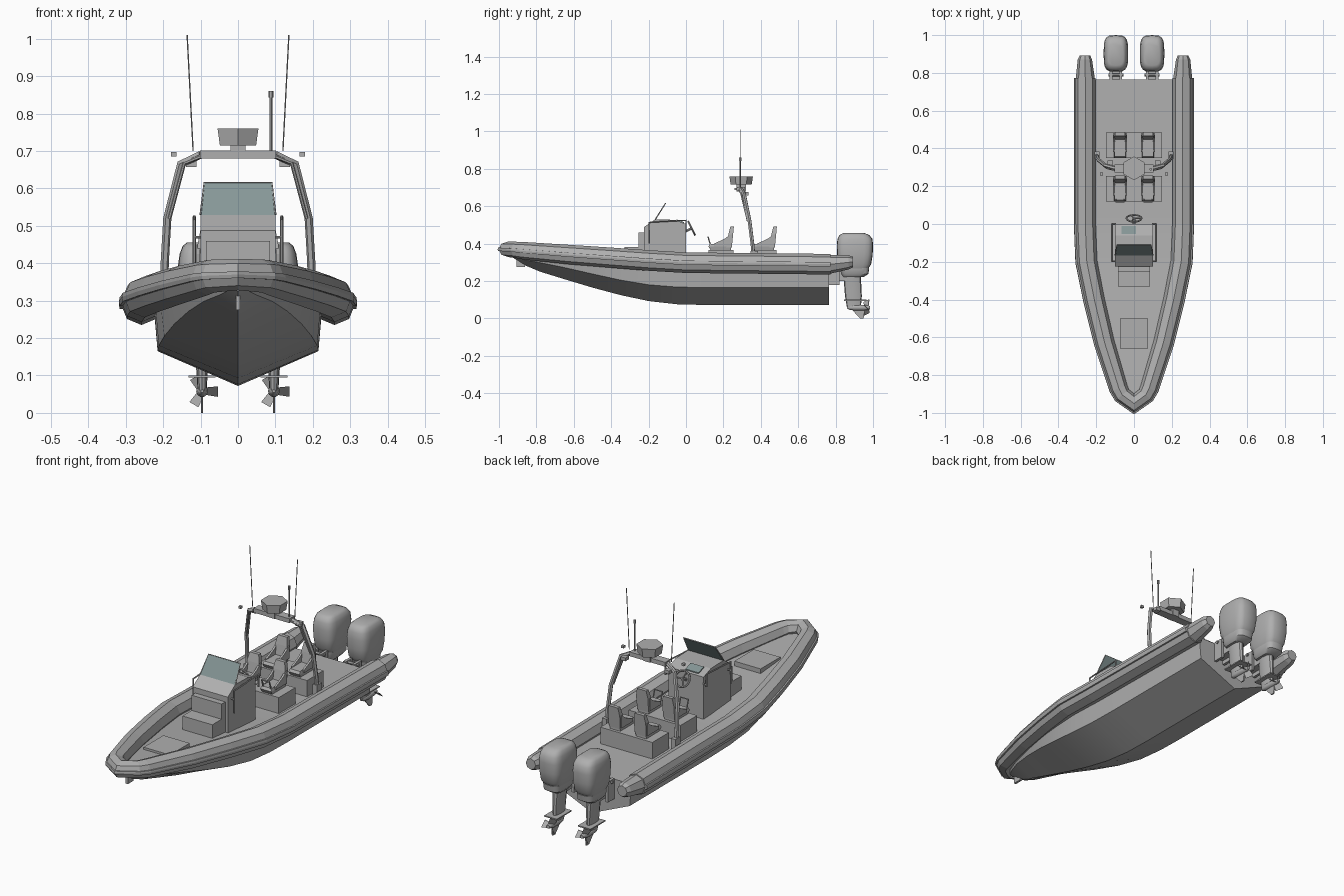
import bpy, bmesh, math
from mathutils import Vector, Matrix

if "Cube" in bpy.data.objects:
    bpy.data.objects.remove(bpy.data.objects["Cube"])


def colour(name, rgb):
    m = bpy.data.materials.new(name)
    m.diffuse_color = (*rgb, 1)
    m.use_nodes = True
    m.node_tree.nodes["Principled BSDF"].inputs["Base Color"].default_value = m.diffuse_color
    return m


GREY = colour("boat grey", (0.43, 0.43, 0.43))
GLASS = colour("tinted glass", (0.24, 0.31, 0.31))


def finish(ob, smooth=None):
    bpy.ops.object.select_all(action='DESELECT')
    ob.select_set(True)
    bpy.context.view_layer.objects.active = ob
    if ob.type == 'CURVE':
        bpy.ops.object.convert(target='MESH')
        ob = bpy.context.object
    if smooth:
        bpy.ops.object.shade_smooth_by_angle(angle=math.radians(smooth))
    return ob


def loft(name, rings, mat=GREY, smooth=None):
    """Skin equal-length rings of points and cap both ends."""
    bm = bmesh.new()
    vs = [[bm.verts.new(p) for p in r] for r in rings]
    n = len(rings[0])
    for a, b in zip(vs, vs[1:]):
        for i in range(n):
            bm.faces.new((a[i], a[(i + 1) % n], b[(i + 1) % n], b[i]))
    bm.faces.new(vs[0])
    bm.faces.new(vs[-1][::-1])
    bmesh.ops.recalc_face_normals(bm, faces=bm.faces)
    me = bpy.data.meshes.new(name)
    bm.to_mesh(me)
    bm.free()
    me.materials.append(mat)
    ob = bpy.data.objects.new(name, me)
    bpy.context.collection.objects.link(ob)
    return finish(ob, smooth)


def rect(x0, x1, y0, y1, z):
    return [(x0, y0, z), (x1, y0, z), (x1, y1, z), (x0, y1, z)]


def box(name, x0, x1, y0, y1, z0, z1, mat=GREY):
    return loft(name, [rect(x0, x1, y0, y1, z0), rect(x0, x1, y0, y1, z1)], mat)


def prism(name, profile, x0, x1, mat=GREY):
    """Extrude a (y, z) profile along x."""
    return loft(name, [[(x, y, z) for y, z in profile] for x in (x0, x1)], mat)


def pipe(name, pts, r, cyclic=False, res=1):
    cu = bpy.data.curves.new(name, 'CURVE')
    cu.dimensions = '3D'
    cu.bevel_depth, cu.bevel_resolution, cu.use_fill_caps = r, res, True
    sp = cu.splines.new('POLY')
    sp.points.add(len(pts) - 1)
    for p, c in zip(sp.points, pts):
        p.co = (*c, 1)
    sp.use_cyclic_u = cyclic
    cu.materials.append(GREY)
    ob = bpy.data.objects.new(name, cu)
    bpy.context.collection.objects.link(ob)
    return finish(ob, 40)


def sweep(name, path, section):
    """Sweep an upright section along (x, y, z, radius) with mitred corners."""
    rings = []
    for i, (x, y, z, r) in enumerate(path):
        p = Vector((x, y))
        a = (p - Vector(path[i - 1][:2])).normalized() if i else None
        b = (Vector(path[i + 1][:2]) - p).normalized() if i + 1 < len(path) else a
        a = a or b
        t = (a + b).normalized()
        side = Vector((-t.y, t.x)) / max(t.dot(a), 0.7)
        rings.append([(x + side.x * u * r, y + side.y * u * r, z + v * r) for u, v in section])
    return loft(name, rings)


def mirrored(path):
    return path + [(-x, *rest) for x, *rest in path[-2::-1]]


# Inflatable collar with stern cones, and its rubbing strake
run = [(.258, .772, .29, .055), (.258, 0, .298, .055), (.25, -.2, .31, .055),
       (.21, -.4, .325, .054), (.155, -.63, .342, .052), (.08, -.87, .362, .047),
       (.062, -.905, .366, .044), (0, -.95, .37, .042)]
cone = [(.26, .892, .302, .028), (.26, .87, .30, .038), (.258, .773, .29, .05)]
octagon = [(math.cos(k * math.pi / 4), math.sin(k * math.pi / 4)) for k in range(8)]
sweep("collar_tube", mirrored(cone + run), octagon)
strake = [(-.8, -.22), (-1.06, -.22), (-1.1, 0), (-1.06, .2), (-.8, .2)]
path = mirrored(run)
if Vector((path[1][1] - path[0][1], 0)).x < 0:  # outward side of the run
    strake = [(-u, v) for u, v in strake] if path[0][0] < 0 else strake
sweep("rubbing_strake", path, [(-u, v) for u, v in strake])

# Hull: y, keel z, chine x, chine z, sheer x, sheer z
stations = [(.765, .072, .215, .165, .225, .28), (.1, .072, .215, .165, .225, .285),
            (-.05, .076, .215, .168, .225, .29), (-.2, .093, .212, .18, .222, .302),
            (-.35, .125, .197, .205, .21, .314), (-.5, .165, .17, .238, .188, .326),
            (-.65, .21, .132, .272, .148, .338), (-.78, .25, .092, .298, .105, .35),
            (-.87, .288, .05, .315, .065, .356), (-.925, .325, .015, .332, .03, .36)]
loft("hull", [[(0, y, k), (cx, y, cz), (sx, y, sz), (-sx, y, sz), (-cx, y, cz)]
              for y, k, cx, cz, sx, sz in stations], smooth=25)
box("bow_eye", -.006, .006, -.905, -.86, .275, .325)
loft("deck_hatch", [rect(-.075, .075, -.66, -.5, .32), rect(-.075, .075, -.66, -.5, .35)])

# Console with forward seat, rails, windscreen, display and wheel
prism("console", [(-.225, .29), (-.225, .488), (-.165, .53), (-.06, .527), (0, .505), (0, .28)], -.1, .1)
box("bow_seat", -.085, .085, -.33, -.225, .29, .382)
box("bow_seat_back", -.085, .085, -.255, -.225, .38, .46)
loft("windscreen", [rect(-.1, .1, -.167, -.161, .528), rect(-.09, .09, -.113, -.107, .615)], GLASS)
pipe("windscreen_frame", [(-.1, -.164, .53), (-.09, -.11, .615), (.09, -.11, .615), (.1, -.164, .53)], .003)
prism("display", [(-.052, .524), (-.052, .530), (-.01, .5145), (-.01, .509)], -.065, .01, GLASS)
for s in (-1, 1):
    x = s * .117
    pipe("console_rail", [(x, -.197, .40), (x, -.197, .514), (x, 0, .525), (x, 0, .46)], .0045)
    for y in (-.197, 0):
        pipe("rail_bracket", [(s * .095, y, .47), (x, y, .47)], .004)
axis = Vector((0, .9, .45)).normalized()
centre = Vector((0, .03, .482))
u, v = Vector((1, 0, 0)), axis.cross(Vector((1, 0, 0)))
rim = [centre + .04 * (u * math.cos(k * math.pi / 8) + v * math.sin(k * math.pi / 8)) for k in range(16)]
pipe("steering_wheel", rim, .005, True)
for k in (0, 5, 11):
    pipe("wheel_spoke", [centre, rim[k]], .0035)
pipe("steering_column", [centre, centre - axis * .04], .008)

# Two seat pods with two bucket seats each
for y in (.12, .35):
    box("seat_pod", -.148, .148, y, y + .135, .27, .367)
    for s in (-1, 1):
        c = s * .074
        loft("seat_cushion", [rect(c - .028, c + .028, y + .012, y + .12, .365),
                              rect(c - .032, c + .032, y, y + .12, .385),
                              rect(c - .028, c + .028, y + .008, y + .12, .398)])
        loft("seat_back", [rect(c - .032, c + .032, y + .095, y + .125, .38),
                           rect(c - .034, c + .034, y + .107, y + .132, .45),
                           rect(c - .026, c + .026, y + .117, y + .136, .492)])
        for e in (-1, 1):
            x = c + e * .032
            prism("seat_bolster", [(y + .03, .385), (y + .03, .40), (y + .085, .425),
                                   (y + .12, .45), (y + .12, .385)], x - .005, x + .005)
        if y < .2:
            pipe("grab_handle", [(c - .022, y + .012, .39), (c - .022, y - .002, .435),
                                 (c + .022, y - .002, .435), (c + .022, y + .012, .39)], .004)

# Radar arch, lights, antennas
for s in (-1, 1):
    pipe("arch_leg", [(s * .197, .365, .29), (s * .196, .355, .40), (s * .189, .34, .52),
                      (s * .153, .31, .665), (s * .1, .295, .69)], .011)
    pipe("arch_brace", [(s * .183, .33, .52), (s * .143, .295, .668), (s * .1, .285, .685)], .005)
    box("arch_spotlight", s * .125 - .014, s * .125 + .014, .305, .335, .658, .675)
    box("navigation_light", s * .172 - .007, s * .172 + .007, .258, .272, .686, .698)
    box("arch_foot", s * .196 - .013, s * .196 + .013, .345, .385, .29, .36)
    pipe("whip_antenna", [(s * .12, .29, .70), (s * .136, .29, 1.01)], .002)
box("arch_crossbar", -.102, .102, .272, .315, .68, .702)
box("radar_mount", -.02, .02, .27, .32, .68, .718)


def hexagon(r, z):
    return [(r * math.sin(k * math.pi / 3), .295 + r * math.cos(k * math.pi / 3), z) for k in range(6)]


loft("radar_dome", [hexagon(.056, .715), hexagon(.063, .76)])
pipe("light_mast", [(.088, .29, .69), (.088, .29, .85)], .004)
pipe("mast_light", [(.088, .29, .843), (.088, .29, .861)], .0065)


def rounded(cx, hx, y0, y1, z, n=20, power=.55):
    pts = []
    for k in range(n):
        c, s = math.cos(2 * math.pi * k / n), math.sin(2 * math.pi * k / n)
        pts.append((cx + hx * math.copysign(abs(c) ** power, c),
                    (y0 + y1) / 2 + (y1 - y0) / 2 * math.copysign(abs(s) ** power, s), z))
    return pts


# Twin outboards
for c in (-.096, .096):
    cowl = [(.05, .83, .975, .268), (.058, .815, .99, .29), (.064, .808, .998, .34), (.065, .806, 1, .39),
            (.06, .81, .997, .425), (.052, .82, .98, .446), (.04, .84, .955, .456)]
    loft("engine_cowl", [rounded(c, *s) for s in cowl], smooth=40)
    loft("engine_pan", [rounded(c, .035, .84, .95, .222), rounded(c, .048, .83, .975, .238),
                        rounded(c, .05, .825, .98, .27)], smooth=40)
    loft("engine_leg", [rounded(c, .012, .86, .935, .06, 12, .8), rounded(c, .016, .85, .94, .12, 12, .8),
                        rounded(c, .024, .842, .935, .225, 12, .8)], smooth=40)
    box("ventilation_plate", c - .036, c + .036, .845, .965, .094, .1)
    prism("skeg", [(.88, .055), (.955, .055), (.95, .0), (.93, .0)], c - .003, c + .003)
    loft("gearcase", [[(c + r * math.cos(k * math.pi / 5), y, .058 + r * math.sin(k * math.pi / 5))
                       for k in range(10)] for y, r in
                      ((.86, .004), (.875, .012), (.90, .016), (.95, .016), (.985, .009))], smooth=40)
    for k in range(3):
        turn = Matrix.Translation((c, .965, .058)) @ Matrix.Rotation(math.radians(k * 120 + 90), 4, 'Y')
        ring = [[(-.01, -.012 + d, .01), (.01, .012 + d, .01), (.015, .014 + d, .042), (-.013, -.014 + d, .042)]
                for d in (-.0015, .0015)]
        loft("propeller_blade", [[turn @ Vector(p) for p in r] for r in ring])
    # Transom bracket
    for s in (-1, 1):
        x = c + s * .026
        box("bracket_cheek", x - .007, x + .007, .765, .82, .18, .285)
    box("bracket_swivel", c - .02, c + .02, .765, .86, .2, .265)
    pipe("tilt_tube", [(c - .04, .79, .275), (c + .04, .79, .275)], .008)
